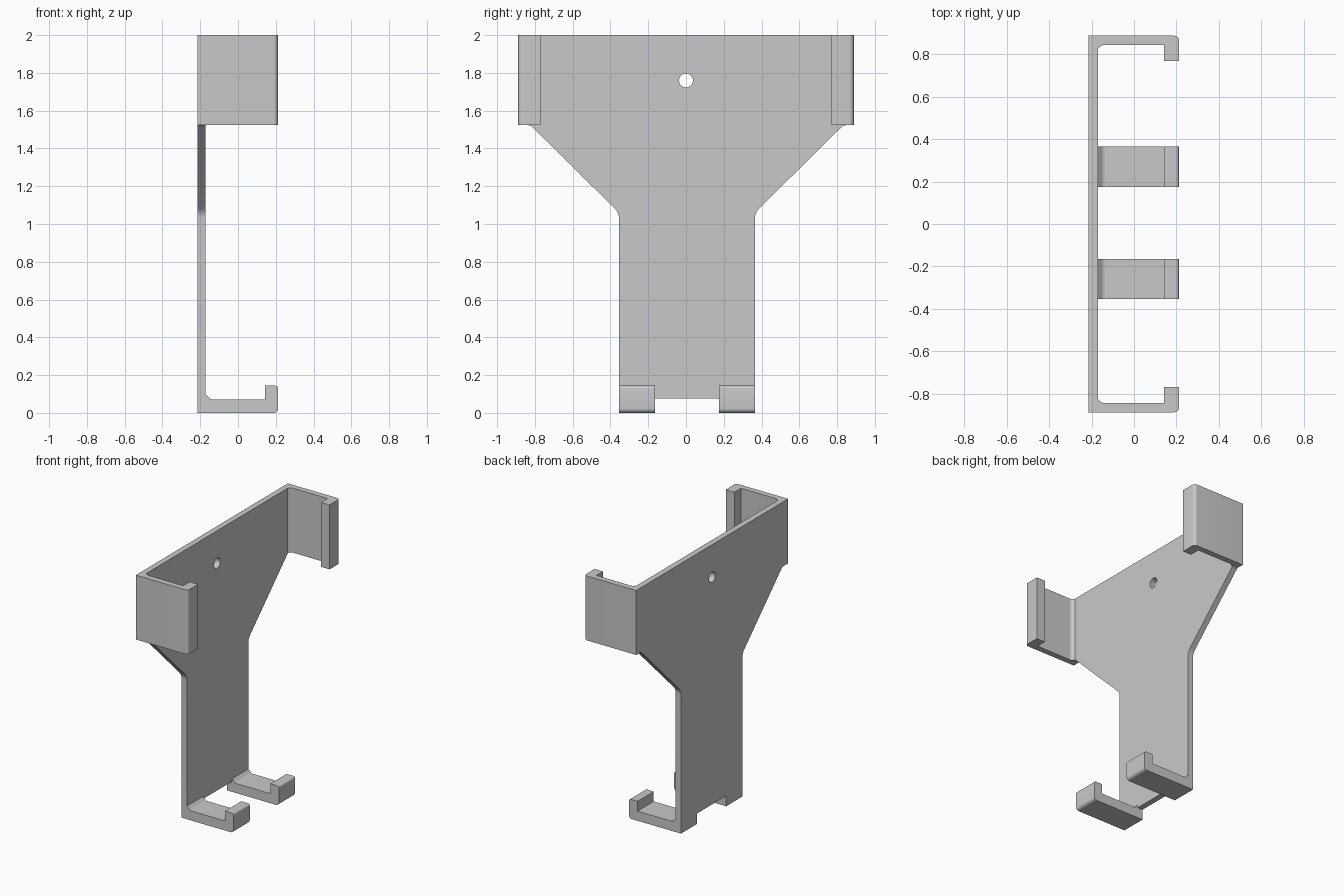
import bpy
import bmesh
from mathutils import Vector

cube = bpy.data.objects.get("Cube")
if cube:
    bpy.data.objects.remove(cube, do_unlink=True)

grey = bpy.data.materials.new("light grey plastic")
grey.use_nodes = True
colour = (0.584, 0.584, 0.584, 1)
grey.diffuse_color = colour
grey.node_tree.nodes["Principled BSDF"].inputs["Base Color"].default_value = colour

BACK, INNER, TIP = -0.214, -0.171, 0.212   # wall faces and hook tip along x
LIP = 0.142                                # inside face of every lip
TOP, ARM_BASE, HALF = 2.0, 1.523, 0.889
SHIFT = 0.005                              # the stem sits a touch off centre


def rounded(corners, steps=6):
    """Turn (a, b, tangent length) corners into an outline with arcs."""
    out = []
    for i, (a, b, d) in enumerate(corners):
        p = Vector((a, b))
        if not d:
            out.append(p)
            continue
        u = (Vector(corners[i - 1][:2]) - p).normalized()
        v = (Vector(corners[(i + 1) % len(corners)][:2]) - p).normalized()
        centre = p + (u + v) * (d / (1 + u.dot(v)))
        start, end = p + u * d - centre, p + v * d - centre
        for k in range(steps + 1):
            direction = start.slerp(end, k / steps).normalized()
            out.append(centre + direction * start.length)
    return out


def prism(name, corners, place, low, high):
    """Extrude an outline between two levels; place maps (a, b, level) to xyz."""
    outline = rounded(corners)
    bm = bmesh.new()
    base = bm.faces.new([bm.verts.new(place(p.x, p.y, low)) for p in outline])
    extruded = bmesh.ops.extrude_face_region(bm, geom=[base], use_keep_orig=True)
    move = Vector(place(0, 0, high)) - Vector(place(0, 0, low))
    verts = [g for g in extruded["geom"] if isinstance(g, bmesh.types.BMVert)]
    bmesh.ops.translate(bm, vec=move, verts=verts)
    bmesh.ops.recalc_face_normals(bm, faces=bm.faces)
    mesh = bpy.data.meshes.new(name)
    bm.to_mesh(mesh)
    bm.free()
    mesh.materials.append(grey)
    ob = bpy.data.objects.new(name, mesh)
    bpy.context.collection.objects.link(ob)
    return ob


def smooth(ob):
    bpy.ops.object.select_all(action="DESELECT")
    ob.select_set(True)
    bpy.context.view_layer.objects.active = ob
    bpy.ops.object.shade_smooth_by_angle()


# Back plate: wide head, sloped shoulders, narrow stem with a notch between the hooks
half_outline = [(0.17, 0.077, 0), (0.17, 0, 0), (0.36, 0, 0),
                (0.36, 1.06, 0.03), (0.828, ARM_BASE, 0.015)]
right = [(y + SHIFT, z, d) for y, z, d in half_outline]
left = [(SHIFT - y, z, d) for y, z, d in reversed(half_outline)]
head = [(HALF, ARM_BASE, 0), (HALF, TOP, 0), (-HALF, TOP, 0), (-HALF, ARM_BASE, 0)]
plate = prism("back_plate", right + head + left,
              lambda y, z, x: (x, y, z), BACK, INNER)

# Screw hole through the head
bpy.ops.mesh.primitive_cylinder_add(vertices=40, radius=0.037, depth=0.3,
                                    location=(BACK, 0, 1.76), rotation=(0, 1.570796, 0))
cutter = bpy.context.object
cutter.name = "hole_cutter"
cutter.hide_render = True
cut = plate.modifiers.new("hole", "BOOLEAN")
cut.operation = "DIFFERENCE"
cut.solver = "EXACT"
cut.object = cutter
bpy.context.view_layer.objects.active = plate
bpy.ops.object.modifier_apply(modifier="hole")
bpy.data.objects.remove(cutter, do_unlink=True)
smooth(plate)


def hook_profile(wall, lip, fillet, lip_round):
    """Arm leaving the plate, ending in a lip; b is measured from the outer face."""
    return [(INNER, 0, 0), (TIP, 0, 0.024), (TIP, lip, lip_round),
            (LIP, lip, 0), (LIP, wall, 0), (INNER + fillet, wall, 0.012),
            (INNER, wall + fillet, 0)]


# Side arms at the head, mirrored
for side, word in ((1, "left"), (-1, "right")):
    arm = prism(f"{word}_side_arm", hook_profile(0.044, 0.12, 0.02, 0),
                lambda x, b, z: (x, side * (HALF - b), z), ARM_BASE, TOP)
    smooth(arm)

# Bottom hooks at the foot of the stem
for side, word in ((1, "left"), (-1, "right")):
    hook = prism(f"{word}_bottom_hook", hook_profile(0.071, 0.144, 0.026, 0.015),
                 lambda x, z, y: (x, y, z), SHIFT + side * 0.17, SHIFT + side * 0.36)
    smooth(hook)
